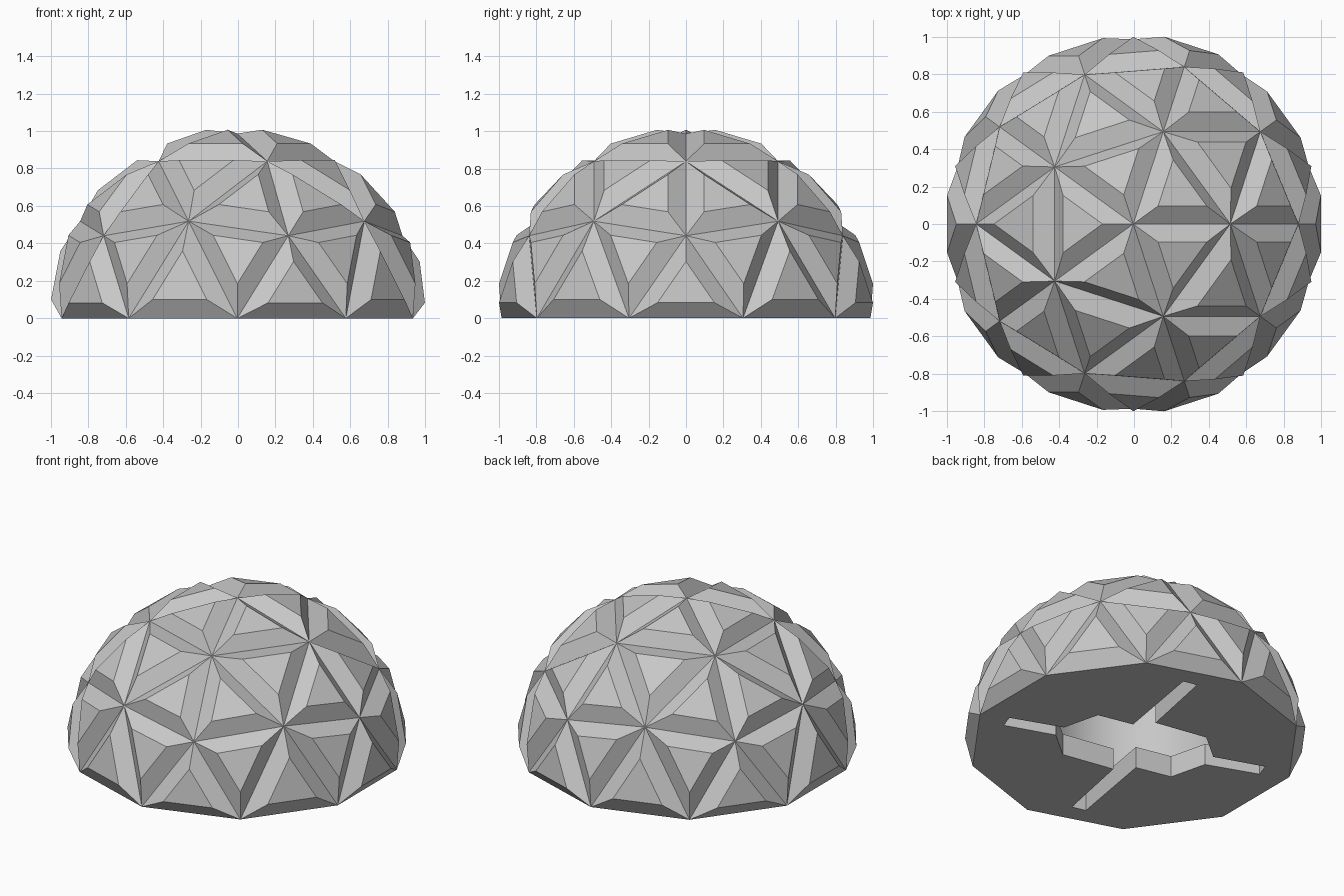
import bpy, bmesh, math
from mathutils import Vector

if "Cube" in bpy.data.objects:
    bpy.data.objects.remove(bpy.data.objects["Cube"], do_unlink=True)

RADIUS = 0.986      # radius of the valley points
OFFSET_X = -0.004   # centres the bounding box
RECESS = 0.14       # depth of the cut in the underside

grey = bpy.data.materials.new("grey")
grey.use_nodes = True
grey.diffuse_color = (0.57, 0.57, 0.57, 1)
grey.node_tree.nodes["Principled BSDF"].inputs["Base Color"].default_value = (0.57, 0.57, 0.57, 1)


def add_object(name, bm):
    mesh = bpy.data.meshes.new(name)
    bm.to_mesh(mesh)
    bm.free()
    mesh.materials.append(grey)
    obj = bpy.data.objects.new(name, mesh)
    obj.location.x = OFFSET_X
    bpy.context.scene.collection.objects.link(obj)
    return obj


# Faceted dome: half a geodesic sphere, each triangle raised to a half-size top
bm = bmesh.new()
bmesh.ops.create_icosphere(bm, subdivisions=2, radius=RADIUS)
lower = [v for v in bm.verts if v.co.z < -0.01]
bmesh.ops.delete(bm, geom=lower, context='VERTS')
bm.normal_update()
panels = list(bm.faces)
for face in panels:
    corners = list(face.verts)
    centre = face.calc_center_median()
    lift = face.normal * 0.075 * RADIUS
    top = [bm.verts.new(centre.lerp(v.co, 0.5) + lift) for v in corners]
    bm.faces.new(top)
    for i in range(3):
        j = (i + 1) % 3
        bm.faces.new((corners[i], corners[j], top[j], top[i]))
bmesh.ops.delete(bm, geom=panels, context='FACES_ONLY')
add_object("faceted_dome", bm)

# Flat underside with a cross-shaped opening, symmetric by a half turn
half = [(.08, .29), (-.26, .35), (-.44, .20), (-.75, .31), (-.78, .22),
        (-.46, .10), (-.40, -.14), (-.17, -.19), (-.27, -.77), (-.18, -.79)]
outline = half + [(-x, -y) for x, y in half]

bm = bmesh.new()


def loop(points):
    verts = [bm.verts.new(p) for p in points]
    edges = [bm.edges.new((verts[i - 1], verts[i])) for i in range(len(verts))]
    return verts, edges


angles = [math.radians(18 + 36 * i) for i in range(10)]
rim, rim_edges = loop([(RADIUS * math.cos(a), RADIUS * math.sin(a), 0) for a in angles])
hole, hole_edges = loop([(x, y, 0) for x, y in outline])
bmesh.ops.triangle_fill(bm, use_beauty=True, edges=rim_edges + hole_edges, normal=(0, 0, -1))
bm.normal_update()
for face in bm.faces:
    if face.normal.z > 0:
        face.normal_flip()

# Upright walls of the opening
upper = [bm.verts.new(v.co + Vector((0, 0, RECESS))) for v in hole]
for i in range(len(hole)):
    bm.faces.new((hole[i], hole[i - 1], upper[i - 1], upper[i]))
add_object("underside", bm)

# Round hollow above the opening
bm = bmesh.new()
profile = [(.85, RECESS), (.55, RECESS), (.55, .66), (0, .66)]
points = [bm.verts.new((r, 0, z)) for r, z in profile]
edges = [bm.edges.new(pair) for pair in zip(points, points[1:])]
bmesh.ops.spin(bm, geom=points + edges, cent=(0, 0, 0), axis=(0, 0, 1),
               angle=math.tau, steps=48)
bmesh.ops.remove_doubles(bm, verts=bm.verts, dist=0.0005)
bmesh.ops.recalc_face_normals(bm, faces=bm.faces)
bm.normal_update()
if max(bm.faces, key=lambda f: f.calc_center_median().z).normal.z > 0:
    bmesh.ops.reverse_faces(bm, faces=bm.faces)
hollow = add_object("inner_hollow", bm)

bpy.ops.object.select_all(action='DESELECT')
hollow.select_set(True)
bpy.context.view_layer.objects.active = hollow
bpy.ops.object.shade_smooth_by_angle(angle=math.radians(30))
